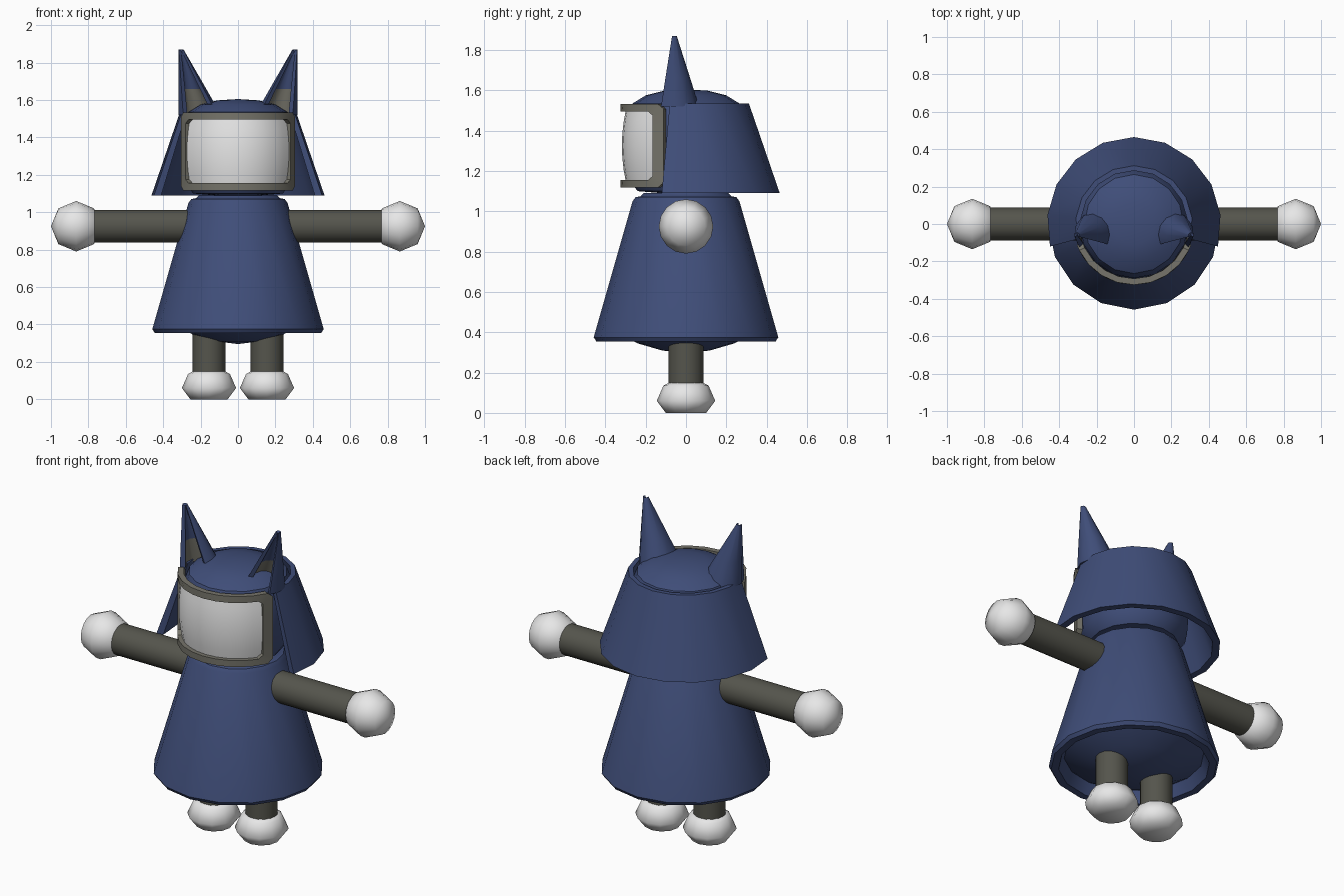
import bpy, bmesh, math
from mathutils import Matrix

cube = bpy.data.objects.get("Cube")
if cube:
    bpy.data.objects.remove(cube, do_unlink=True)


def material(name, rgb):
    m = bpy.data.materials.new(name)
    m.use_nodes = True
    color = (*rgb, 1)
    m.diffuse_color = color
    bsdf = next(n for n in m.node_tree.nodes if n.type == "BSDF_PRINCIPLED")
    bsdf.inputs["Base Color"].default_value = color
    bsdf.inputs["Roughness"].default_value = 0.7
    return m


blue = material("navy_blue", (0.05, 0.075, 0.19))
white = material("white", (0.8, 0.8, 0.8))
dark = material("dark_olive", (0.09, 0.09, 0.073))
olive = material("olive_grey", (0.18, 0.175, 0.145))


def finish(name, bm, *mats, angle=35):
    bmesh.ops.remove_doubles(bm, verts=bm.verts, dist=0.0005)
    bmesh.ops.recalc_face_normals(bm, faces=bm.faces)
    me = bpy.data.meshes.new(name)
    bm.to_mesh(me)
    bm.free()
    ob = bpy.data.objects.new(name, me)
    bpy.context.collection.objects.link(ob)
    for m in mats:
        me.materials.append(m)
    bpy.ops.object.select_all(action="DESELECT")
    ob.select_set(True)
    bpy.context.view_layer.objects.active = ob
    bpy.ops.object.shade_smooth_by_angle(angle=math.radians(angle))
    return ob


def skin(bm, rows, wrap_rows=False, wrap_cols=False):
    """Join rows of points with quads."""
    rows = [[bm.verts.new(p) for p in row] for row in rows]
    n, k = len(rows), len(rows[0])
    for i in range(n if wrap_rows else n - 1):
        for j in range(k if wrap_cols else k - 1):
            a, b = rows[i], rows[(i + 1) % n]
            bm.faces.new((a[j], a[(j + 1) % k], b[(j + 1) % k], b[j]))
    return rows


def revolve(profile, segs=16, start=0, sweep=360, closed=False):
    """Spin an (r, z) profile about z; a partial sweep gets end caps."""
    bm = bmesh.new()
    full = sweep == 360
    angles = [math.radians(start + sweep * i / segs)
              for i in range(segs if full else segs + 1)]
    rows = skin(bm, [[(r * math.cos(a), r * math.sin(a), z) for r, z in profile]
                     for a in angles], full, closed)
    if closed and not full:
        bm.faces.new(rows[0])
        bm.faces.new(rows[-1])
    return bm


# Robe: flared outside, hollow hem and a domed underside
robe = [(0, 1.09), (0.21, 1.09), (0.225, 1.075), (0.25, 1.07), (0.265, 1.05),
        (0.458, 0.375), (0.445, 0.355), (0.405, 0.355), (0.375, 0.42),
        (0.35, 0.405), (0.24, 0.345), (0.12, 0.31), (0, 0.295)]
finish("robe", revolve(robe), blue)

# Head: rounded drum
head = [(0, 1.605), (0.11, 1.598), (0.2, 1.575), (0.265, 1.535), (0.29, 1.47),
        (0.295, 1.3), (0.285, 1.16), (0.24, 1.1), (0, 1.08)]
finish("head", revolve(head), blue)

# Hood: flared shell open at the front
hood = [(0.312, 1.535), (0.465, 1.09), (0.425, 1.09), (0.285, 1.535)]
finish("hood", revolve(hood, 10, -15, 210, True), blue)


# Face plate and frame are bent around the head
def bend(u, v, r, half_angle, half_height):
    a = math.radians(u * half_angle)
    return (r * math.sin(a), -r * math.cos(a), 1.325 + v * half_height)


def spread(n):
    return [-1 + 2 * i / n for i in range(n + 1)]


bm = bmesh.new()
skin(bm, [[bend(u, v, 0.318 - 0.02 * v * v, 62, 0.18) for u in spread(10)]
          for v in spread(6)])
finish("visor", bm, white)

# Rectangle outline with cut corners
outline = [(u * 0.92, 1) for u in spread(8)]
outline += [(1, -v * 0.88) for v in spread(4)]
outline += [(-u, -v) for u, v in outline]
bm = bmesh.new()
outer, inner = (70, 0.208), (59.5, 0.17)
loops = [(0.325, outer), (0.325, inner), (0.292, inner), (0.292, outer)]
skin(bm, [[bend(u, v, r, *size) for u, v in outline] for r, size in loops],
     True, True)
finish("visor_frame", bm, olive)

# Limbs and ears on both sides
foot = [(0, 0), (0.1, 0), (0.145, 0.06), (0.112, 0.135), (0.085, 0.15), (0, 0.15)]
ear = [(0.115, 1.52), (0.075, 1.66), (0.014, 1.87),
       (0.002, 1.86), (0.05, 1.66), (0.085, 1.52)]
for side, s in (("left", 1), ("right", -1)):
    # Leg and foot
    bm = revolve([(0, 0.1), (0.087, 0.1), (0.087, 0.42), (0, 0.42)])
    bmesh.ops.translate(bm, verts=bm.verts, vec=(s * 0.155, 0, 0))
    finish(side + "_leg", bm, dark)
    bm = revolve(foot, 12)
    bmesh.ops.translate(bm, verts=bm.verts, vec=(s * 0.155, 0, 0))
    finish(side + "_foot", bm, white, angle=60)

    # Arm and hand point outward
    turn = Matrix.Translation((0, 0, 0.925)) @ Matrix.Rotation(s * math.pi / 2, 4, "Y")
    bm = revolve([(0, 0.15), (0.088, 0.15), (0.088, 0.8), (0, 0.8)])
    bmesh.ops.transform(bm, matrix=turn, verts=bm.verts)
    finish(side + "_arm", bm, dark)
    bm = bmesh.new()
    bmesh.ops.create_uvsphere(bm, u_segments=16, v_segments=4, radius=0.135)
    bmesh.ops.translate(bm, verts=bm.verts, vec=(0, 0, 0.865))
    bmesh.ops.transform(bm, matrix=turn, verts=bm.verts)
    finish(side + "_hand", bm, white, angle=60)

    # Ear: leaning half cone, open to the front and slightly outward
    bm = revolve(ear, 8, -40, 255, True)
    bm.faces.ensure_lookup_table()
    for f in bm.faces:
        c = f.calc_center_median()
        lining = len(f.verts) == 4 and c.z < 1.66 and c.xy.length < 0.075
        f.material_index = int(lining)
    for v in bm.verts:
        lean = (v.co.z - 1.52) / 0.35
        v.co.x = s * (v.co.x + 0.205 + 0.1 * lean)
        v.co.y += -0.05 - 0.01 * lean
    finish(side + "_ear", bm, blue, olive)
